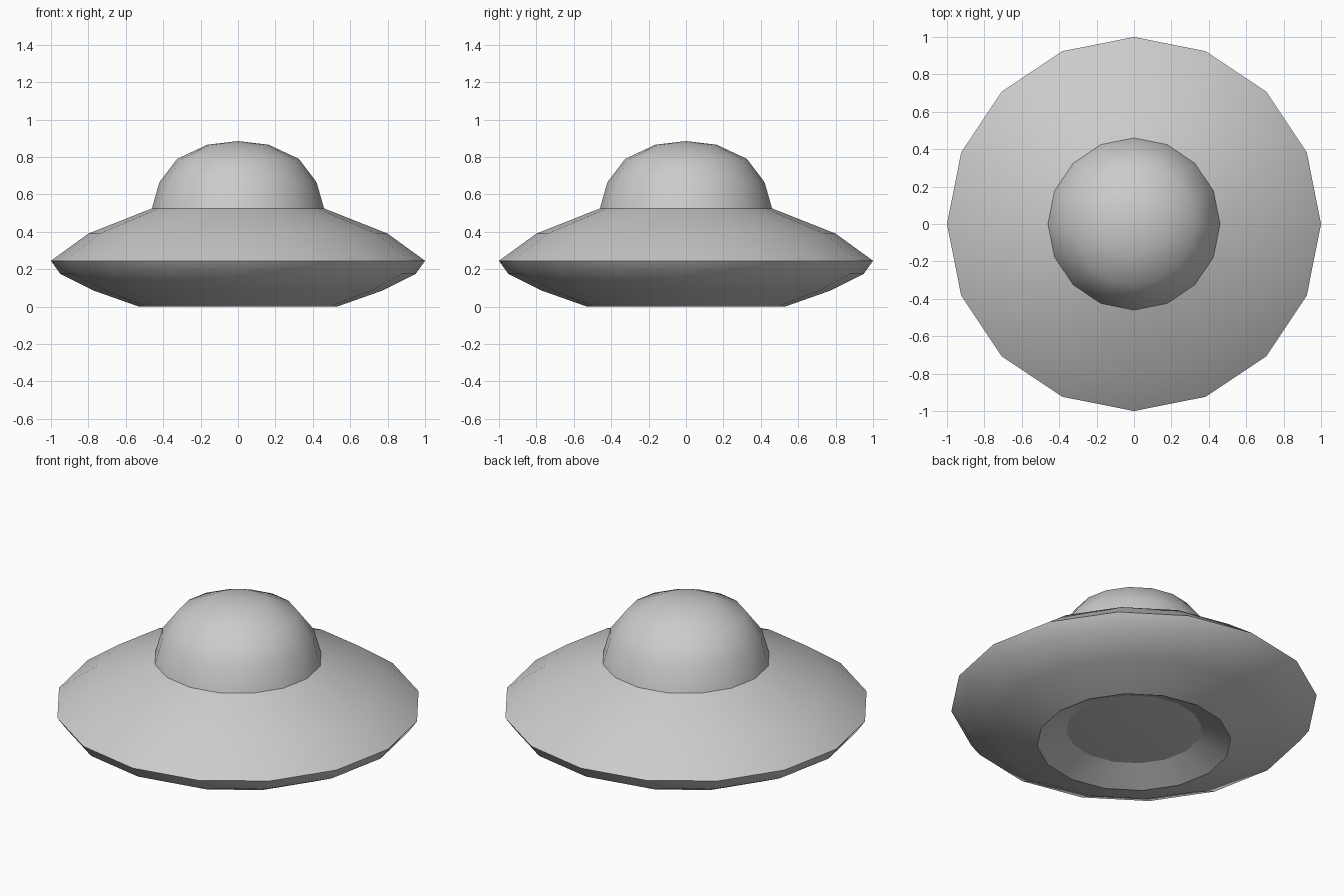
import bpy, bmesh, math

if "Cube" in bpy.data.objects:
    bpy.data.objects.remove(bpy.data.objects["Cube"])

SIDES = 16


def lathe(name, profile, angle):
    """Revolve (radius, z) points about z; zero radius becomes a pole."""
    bm = bmesh.new()
    rings = []
    for r, z in profile:
        n = 1 if r == 0 else SIDES
        rings.append([bm.verts.new((r * math.cos(i * math.tau / SIDES),
                                    r * math.sin(i * math.tau / SIDES), z))
                      for i in range(n)])
    for a, b in zip(rings, rings[1:]):
        for i in range(SIDES):
            j = (i + 1) % SIDES
            corners = [a[i % len(a)], a[j % len(a)], b[j % len(b)], b[i % len(b)]]
            bm.faces.new(list(dict.fromkeys(corners)))
    mesh = bpy.data.meshes.new(name)
    bm.to_mesh(mesh)
    bm.free()
    obj = bpy.data.objects.new(name, mesh)
    bpy.context.collection.objects.link(obj)
    bpy.ops.object.select_all(action='DESELECT')
    obj.select_set(True)
    bpy.context.view_layer.objects.active = obj
    bpy.ops.object.shade_smooth_by_angle(angle=math.radians(angle))
    return obj


# Saucer hull: recessed belly, underside, sharp rim, sloping top
lathe("saucer_hull", [(0, 0.05), (0.37, 0.08), (0.53, 0.0), (0.77, 0.085),
                      (0.95, 0.175), (1.0, 0.245), (0.80, 0.39), (0.46, 0.525)], 31)

# Cabin dome sitting on the hull opening
lathe("cabin_dome", [(0.46, 0.525), (0.42, 0.665), (0.325, 0.79),
                     (0.165, 0.865), (0, 0.885)], 35)
